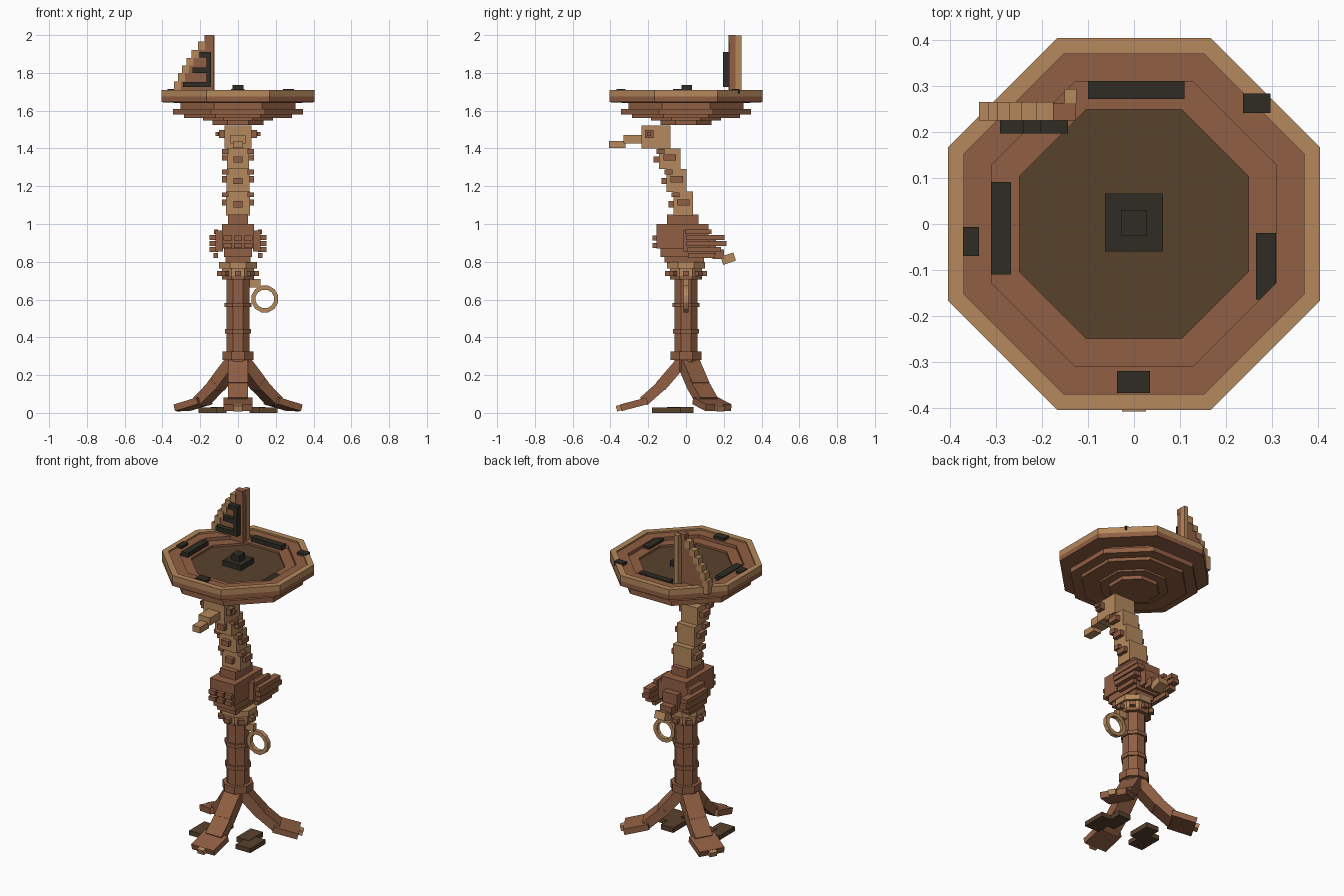
import bpy, bmesh, math
from mathutils import Vector, Matrix

if "Cube" in bpy.data.objects:
    bpy.data.objects.remove(bpy.data.objects["Cube"])


def make_mat(name, rgb):
    m = bpy.data.materials.new(name)
    m.diffuse_color = [(c / 255 / 12.92 if c < 10 else ((c / 255 + 0.055) / 1.055) ** 2.4) for c in rgb] + [1]
    m.use_nodes = True
    m.node_tree.nodes["Principled BSDF"].inputs["Base Color"].default_value = m.diffuse_color
    return m


BROWN = make_mat("warm_brown", (145, 95, 67))
TAN = make_mat("light_tan", (181, 137, 92))
FLOOR = make_mat("dark_olive_brown", (88, 66, 45))
DARK = make_mat("near_black_green", (46, 44, 35))


def finish(name, bm, mats):
    me = bpy.data.meshes.new(name)
    bmesh.ops.recalc_face_normals(bm, faces=bm.faces)
    bm.to_mesh(me)
    bm.free()
    for m in mats:
        me.materials.append(m)
    ob = bpy.data.objects.new(name, me)
    bpy.context.collection.objects.link(ob)
    return ob


def box(name, mat, x0, x1, y0, y1, z0, z1):
    bm = bmesh.new()
    bmesh.ops.create_cube(bm, size=1)
    for v in bm.verts:
        v.co = Vector(((x0, x1)[v.co.x > 0], (y0, y1)[v.co.y > 0], (z0, z1)[v.co.z > 0]))
    return finish(name, bm, [mat])


def pair(name, mat, x0, x1, *rest):
    box(name + "_right", mat, x0, x1, *rest)
    box(name + "_left", mat, -x1, -x0, *rest)


def beam(name, mat, a, b, w, t, turn=0.0):
    """Box from a to b (radius, z) with width w and thickness t, swung round z."""
    a, b = Vector((a[0], 0, a[1])), Vector((b[0], 0, b[1]))
    d = b - a
    bm = bmesh.new()
    bmesh.ops.create_cube(bm, size=1)
    M = (Matrix.Rotation(turn, 4, 'Z') @ Matrix.Translation((a + b) / 2)
         @ Matrix.Rotation(-math.atan2(d.z, d.x), 4, 'Y') @ Matrix.Diagonal((d.length, w, t, 1)))
    bm.transform(M)
    return finish(name, bm, [mat])


def lathe(name, profile, mats, idx=None, n=8):
    """Closed n-sided solid from (apothem, z) points; idx gives a material per step."""
    bm = bmesh.new()
    k = 1 / math.cos(math.pi / n)
    rings = [[bm.verts.new((a * k * math.cos((i + .5) * math.tau / n), a * k * math.sin((i + .5) * math.tau / n), z))
              for i in range(n)] for a, z in profile]
    for s in range(len(rings) - 1):
        for i in range(n):
            j = (i + 1) % n
            f = bm.faces.new((rings[s][i], rings[s][j], rings[s + 1][j], rings[s + 1][i]))
            f.material_index = idx[s] if idx else 0
    bm.faces.new(rings[0])
    bm.faces.new(rings[-1]).material_index = idx[-1] if idx else 0
    return finish(name, bm, mats)


def drum(name, mat, a, z0, z1):
    return lathe(name, [(a, z0), (a, z1)], [mat])


# basin: rim, stepped inside and dark floor
lathe("basin", [(.30, 1.64), (.405, 1.645), (.405, 1.675), (.405, 1.71), (.37, 1.71), (.37, 1.70),
                (.31, 1.70), (.31, 1.68), (.25, 1.68), (.25, 1.668)],
      [BROWN, TAN, FLOOR], [0, 0, 1, 1, 1, 0, 0, 0, 0, 2])
for i, (a, z0, z1) in enumerate([(.305, 1.605, 1.645), (.345, 1.58, 1.61), (.285, 1.56, 1.58),
                                 (.185, 1.548, 1.562), (.135, 1.525, 1.55)]):
    drum(f"basin_under_step_{i}", BROWN, a, z0, z1)

# dial markers and centre stub
box("centre_base", DARK, -.063, .063, -.06, .066, 1.66, 1.70)
box("centre_stub", DARK, -.028, .028, -.025, .031, 1.69, 1.737)
box("long_marker_back", DARK, -.10, .11, .272, .312, 1.67, 1.707)
box("long_marker_left", DARK, -.312, -.268, -.11, .092, 1.67, 1.707)
box("long_marker_right", DARK, .266, .309, -.165, -.02, 1.67, 1.695)
box("short_marker_left", DARK, -.373, -.338, -.07, -.007, 1.69, 1.716)
box("short_marker_front", DARK, -.037, .035, -.368, -.32, 1.69, 1.716)
box("short_marker_back", DARK, .237, .297, .242, .284, 1.69, 1.716)

# stepped shadow fin with tan treads, a back post and a dark stepped inlay
steps = [(-.338, 1.755), (-.318, 1.80), (-.297, 1.84), (-.272, 1.88), (-.246, 1.92), (-.212, 1.965)]
low = 1.67
for i, (x, z) in enumerate(steps):
    box(f"fin_panel_{i}", BROWN, x + .035, -.127, .228, .262, low, z)
    box(f"fin_tread_{i}", TAN, x, x + .037, .225, .266, low, z)
    low = z
box("fin_peak", BROWN, -.177, -.126, .226, .264, low, 2.0)
box("fin_post", TAN, -.151, -.125, .262, .294, 1.68, 1.998)
box("inlay_spine", DARK, -.168, -.144, .197, .23, 1.725, 1.91)
for x, z in ((-.292, 1.725), (-.242, 1.80), (-.205, 1.882)):
    box("inlay_bar", DARK, x, -.144, .197, .23, z, z + .028)

# pedestal column with bands and studded collar
drum("column", BROWN, .062, .22, .82)
for a, z0, z1 in ((.082, .28, .325), (.07, .42, .445), (.072, .56, .583)):
    drum("column_band", BROWN, a, z0, z1)
drum("collar_low", BROWN, .085, .705, .724)
drum("collar_tan", TAN, .085, .722, .765)
drum("collar_top", TAN, .10, .765, .80)
for i in range(8):
    beam("collar_stud", BROWN, (.07, .737), (.112, .737), .034, .026, i * math.tau / 8)

# hanging ring and its bracket
box("ring_bracket", TAN, .05, .118, -.014, .014, .665, .708)
bm = bmesh.new()
n, loops = 12, []
for i in range(n):
    t = (i + .5) * math.tau / n
    loops.append([bm.verts.new((.142 + r * math.cos(t), y, .603 + r * math.sin(t)))
                  for r, y in ((.073, -.013), (.073, .013), (.05, .013), (.05, -.013))])
for i in range(n):
    for k in range(4):
        a, b = loops[i], loops[(i + 1) % n]
        bm.faces.new((a[k], a[(k + 1) % 4], b[(k + 1) % 4], b[k]))
finish("hanging_ring", bm, [TAN])

# bird body
box("body_base", BROWN, -.065, .065, -.115, .095, .795, .83)
box("body_belly", BROWN, -.075, .075, -.135, .11, .825, .875)
box("body_chest", BROWN, -.085, .085, -.155, .12, .87, 1.0)
box("body_shoulders", BROWN, -.053, .053, -.10, .065, .995, 1.05)
for x in (-.055, 0, .055):
    for z in (.885, .925):
        box("chest_scale", BROWN, x - .022, x + .022, -.178, -.15, z - .012, z + .014)
# wings: shoulder plate with stacked feather bars
pair("wing_plate", BROWN, .08, .118, -.015, .12, .855, .965)
for i, (y, z) in enumerate(((.135, .95), (.205, .92), (.215, .888), (.185, .856), (.15, .825))):
    pair(f"wing_feather_{i}", BROWN, .105, (.128, .15, .152, .15, .13)[i], -.005 + .004 * i, y, z - .004, z + .022)
# tail
box("tail_root", BROWN, -.05, .05, .09, .16, .84, .93)
box("tail_mid", BROWN, -.04, .04, .14, .20, .815, .865)
beam("tail_tip", TAN, (.19, .805), (.257, .828), .07, .045, math.pi / 2)

# neck in three offset blocks with studs
for i, (y0, y1, z0, z1) in enumerate([(-.065, .037, 1.045, 1.172), (-.102, .003, 1.17, 1.292),
                                      (-.143, -.03, 1.29, 1.40)]):
    w, m, zc = .063 - .003 * i, (y0 + y1) / 2, (z0 + z1) / 2
    box(f"neck_{i}", TAN, -w, w, y0, y1, z0, z1)
    box(f"neck_front_stud_{i}", BROWN, -.025, .025, y0 - .028, y0 + .01, zc - .02, zc + .012)
    pair(f"neck_side_stud_{i}", BROWN, .05, .086, m - .033, m + .033, zc - .01, zc + .022)
    pair(f"neck_seam_stud_{i}", BROWN, .05, .084, y0 - .012, y0 + .03, z1 - .03, z1 - .004)

# head, eyes and beak
box("head", TAN, -.072, .072, -.235, -.082, 1.40, 1.522)
pair("eye_block", BROWN, .06, .10, -.218, -.172, 1.455, 1.497)
pair("eye_pupil", DARK, .10, .107, -.206, -.184, 1.465, 1.487)
pair("eye_brow", BROWN, .06, .118, -.206, -.184, 1.465, 1.487)
box("beak_base", TAN, -.04, .04, -.33, -.23, 1.425, 1.472)
box("beak_tip", TAN, -.026, .026, -.408, -.32, 1.402, 1.44)

# three splayed legs with broad feet and tan claws
for i in range(3):
    t = math.radians(-90 + 120 * i)
    beam(f"leg_upper_{i}", BROWN, (.01, .285), (.135, .14), .105, .062, t)
    beam(f"leg_lower_{i}", BROWN, (.115, .158), (.225, .06), .108, .055, t)
    beam(f"foot_{i}", BROWN, (.205, .064), (.345, .027), .155, .036, t)
    beam(f"claw_{i}", TAN, (.32, .036), (.368, .022), .045, .03, t)

# dark stepping slabs between the feet
pair("slab_inner", FLOOR, .06, .145, -.10, .04, 0, .03)
pair("slab_outer", FLOOR, .11, .21, -.18, -.03, 0, .028)
